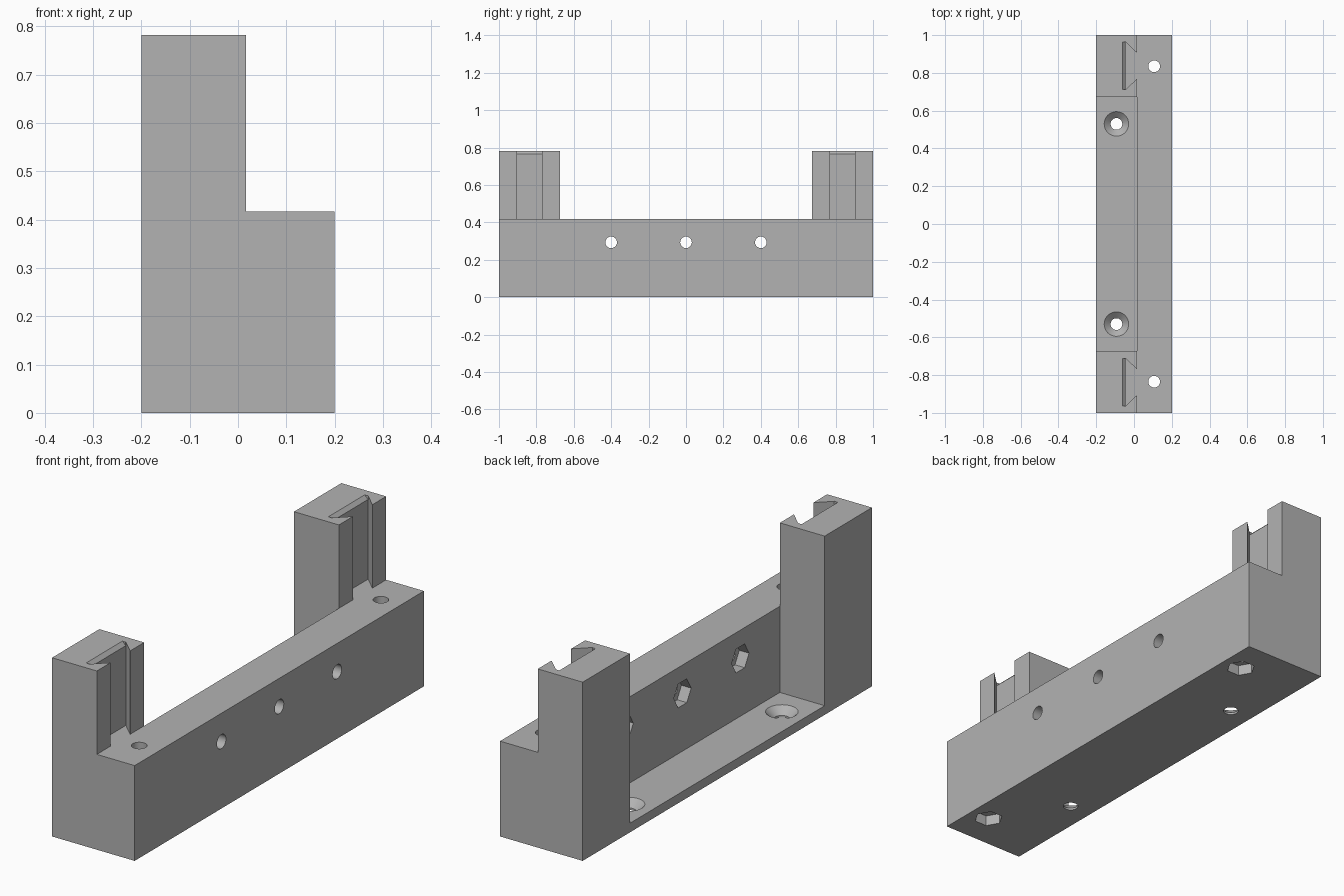
import bpy, bmesh
from math import pi, radians
from mathutils import Matrix

cube = bpy.data.objects.get("Cube")
if cube:
    bpy.data.objects.remove(cube, do_unlink=True)

HALF_W, STEP_X, BODY_Z, TOP_Z = 0.2, 0.017, 0.417, 0.782
TOWER_Y, FLOOR_Z = 0.673, 0.04
HOLE_R, NUT_R, NUT_DEPTH = 0.031, 0.06, 0.047
ALONG_X = Matrix.Rotation(pi / 2, 4, 'Y')

grey = bpy.data.materials.new("plain_grey")
grey.use_nodes = True
colour = (0.45, 0.45, 0.45, 1)
grey.diffuse_color = colour
grey.node_tree.nodes["Principled BSDF"].inputs["Base Color"].default_value = colour


def make(name, bm):
    bmesh.ops.recalc_face_normals(bm, faces=bm.faces)
    mesh = bpy.data.meshes.new(name)
    bm.to_mesh(mesh)
    bm.free()
    mesh.materials.append(grey)
    obj = bpy.data.objects.new(name, mesh)
    bpy.context.collection.objects.link(obj)
    return obj


def prism(name, points, axis_vector, place):
    """Extrude an outline, given as 2D points turned into 3D by place."""
    bm = bmesh.new()
    face = bm.faces.new([bm.verts.new(place(a, b)) for a, b in points])
    new = bmesh.ops.extrude_face_region(bm, geom=[face])["geom"]
    verts = [v for v in new if isinstance(v, bmesh.types.BMVert)]
    bmesh.ops.translate(bm, verts=verts, vec=axis_vector)
    return make(name, bm)


def box(name, lo, hi):
    outline = [(lo[0], lo[1]), (hi[0], lo[1]), (hi[0], hi[1]), (lo[0], hi[1])]
    return prism(name, outline, (0, 0, hi[2] - lo[2]), lambda a, b: (a, b, lo[2]))


def rod(name, centre, r1, r2, length, sides, turn=Matrix(), spin=0):
    bm = bmesh.new()
    bmesh.ops.create_cone(bm, cap_ends=True, segments=sides, radius1=r1, radius2=r2,
                          depth=length,
                          matrix=Matrix.Translation(centre) @ turn @ Matrix.Rotation(spin, 4, 'Z'))
    return make(name, bm)


def cut(target, cutter):
    mod = target.modifiers.new("cut", 'BOOLEAN')
    mod.operation, mod.solver, mod.object = 'DIFFERENCE', 'EXACT', cutter
    bpy.context.view_layer.objects.active = target
    bpy.ops.object.modifier_apply(modifier=mod.name)
    bpy.data.objects.remove(cutter, do_unlink=True)


# Stepped L profile along the whole length
profile = [(-HALF_W, 0), (HALF_W, 0), (HALF_W, BODY_Z), (STEP_X, BODY_Z),
           (STEP_X, TOP_Z), (-HALF_W, TOP_Z)]
bracket = prism("bracket_body", profile, (0, 2, 0), lambda a, b: (a, -1, b))

# Open pocket between the two end towers
cut(bracket, box("pocket_cutter", (-0.5, -TOWER_Y, FLOOR_Z), (STEP_X, TOWER_Y, 1)))

for side in (-1, 1):
    # Dovetail slot in the tower, with a bevelled top edge at its back
    back, mouth = -0.045, STEP_X + 0.01
    slot = [(back, 0.964), (mouth, 0.895), (mouth, 0.78), (back, 0.711)]
    cut(bracket, prism("slot_cutter", slot, (0, 0, 0.5),
                       lambda a, b: (a, side * b, BODY_Z)))
    bevel = [(back + 0.002, TOP_Z - 0.018), (back + 0.002, TOP_Z + 0.01),
             (back - 0.026, TOP_Z + 0.01)]
    cut(bracket, prism("bevel_cutter", bevel, (0, side * 0.251, 0),
                       lambda a, b: (a, side * 0.712, b)))

    # Vertical bolt hole with a nut recess underneath
    x, y = 0.107, side * 0.835
    cut(bracket, rod("bolt_cutter", (x, y, 0.25), HOLE_R, HOLE_R, 1, 32))
    cut(bracket, rod("nut_cutter", (x, y, 0), NUT_R, NUT_R, 2 * NUT_DEPTH, 6, spin=pi / 2))

    # Countersunk screw hole in the pocket floor
    x, y = -0.093, side * 0.53
    cut(bracket, rod("screw_cutter", (x, y, 0), HOLE_R, HOLE_R, 0.3, 32))
    cut(bracket, rod("sink_cutter", (x, y, FLOOR_Z - 0.015), HOLE_R, 0.066, 0.032, 32))

# Cross holes with nut recesses in the pocket wall
for y in (-0.4, 0, 0.4):
    cut(bracket, rod("cross_cutter", (0.1, y, 0.293), HOLE_R, HOLE_R, 0.5, 32, ALONG_X))
    cut(bracket, rod("nut_cutter", (STEP_X, y, 0.293), NUT_R, NUT_R, 2 * NUT_DEPTH, 6, ALONG_X))

# Smooth the round holes, keep hard edges
bpy.ops.object.select_all(action='DESELECT')
bracket.select_set(True)
bpy.context.view_layer.objects.active = bracket
bpy.ops.object.shade_smooth_by_angle(angle=radians(25))
